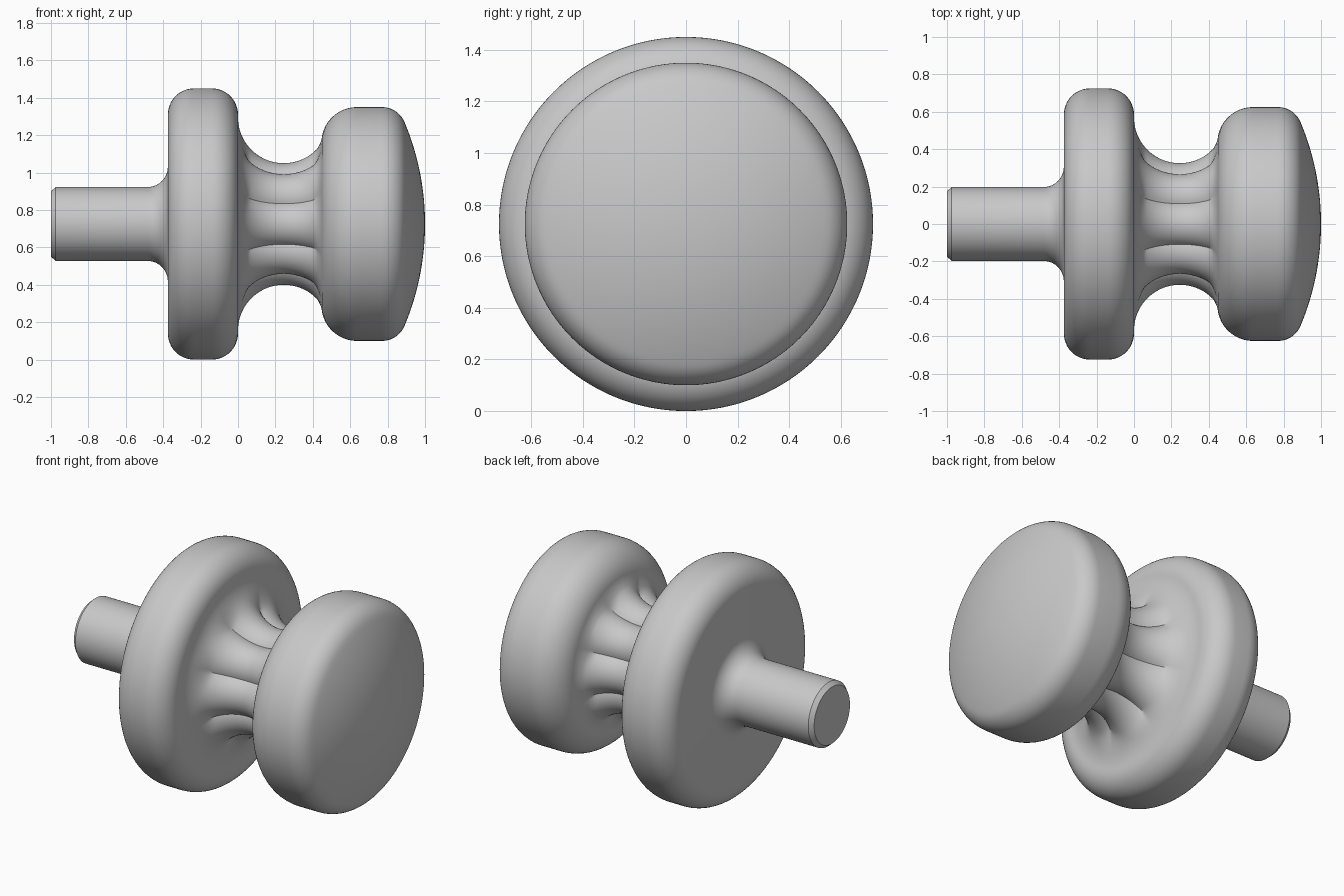
import bpy, bmesh, math

if "Cube" in bpy.data.objects:
    bpy.data.objects.remove(bpy.data.objects["Cube"], do_unlink=True)

AXIS_Z = 0.725
SEGMENTS = 192
LOBES = 8


def make_material(name, color):
    mat = bpy.data.materials.new(name)
    mat.use_nodes = True
    mat.diffuse_color = color
    mat.node_tree.nodes["Principled BSDF"].inputs["Base Color"].default_value = color
    return mat


def arc(cx, cr, radius, start, end, steps):
    """Points (x, r) on an arc, angles in degrees."""
    angles = [math.radians(start + (end - start) * i / steps) for i in range(steps + 1)]
    return [(cx + radius * math.cos(a), cr + radius * math.sin(a)) for a in angles]


def smoothstep(lo, hi, v):
    t = max(0.0, min(1.0, (v - lo) / (hi - lo)))
    return t * t * (3 - 2 * t)


def lobe_factor(angle):
    """Radius of a ring of round reeds, as a share of its outer radius."""
    step = math.tau / LOBES
    phi = (angle + step / 2) % step - step / 2
    c, rho = 0.2, 0.125
    r = c * math.cos(phi) + math.sqrt(rho ** 2 - (c * math.sin(phi)) ** 2)
    return r / (c + rho)


# Profile from the stem end to the domed face
profile = [(-1.0, 0.175), (-0.975, 0.197)]
profile += arc(-0.485, 0.307, 0.11, -90, 0, 10)            # stem fillet
profile += arc(-0.235, 0.585, 0.14, 180, 90, 12)           # flange back edge
profile += arc(-0.14, 0.585, 0.14, 90, 0, 12)              # flange front edge
profile += arc(0.245, 0.57, 0.245, 180, 318, 40)           # waisted neck
profile += arc(0.636, 0.435, 0.19, 176, 90, 14)            # knob shoulder
profile += arc(0.77, 0.495, 0.13, 90, 23, 10)              # knob rim
profile += arc(-0.41, 0, 1.41, 22, 2, 12)                  # shallow dome

# Turn the profile about the x axis, reeding the neck
bm = bmesh.new()
rings = []
for x, r in profile:
    depth = smoothstep(0.005, 0.065, x) * (1 - smoothstep(0.4, 0.455, x))
    ring = []
    for i in range(SEGMENTS):
        a = math.tau * i / SEGMENTS
        rr = r * (1 - depth * (1 - lobe_factor(a)))
        ring.append(bm.verts.new((x, rr * math.cos(a), AXIS_Z + rr * math.sin(a))))
    rings.append(ring)
for low, high in zip(rings, rings[1:]):
    for i in range(SEGMENTS):
        j = (i + 1) % SEGMENTS
        bm.faces.new((low[i], low[j], high[j], high[i]))

# Close the stem end and the dome
bm.faces.new(rings[0])
tip = bm.verts.new((1.0, 0, AXIS_Z))
for i in range(SEGMENTS):
    bm.faces.new((rings[-1][i], rings[-1][(i + 1) % SEGMENTS], tip))
bmesh.ops.recalc_face_normals(bm, faces=bm.faces)

mesh = bpy.data.meshes.new("turned_knob")
bm.to_mesh(mesh)
bm.free()
knob = bpy.data.objects.new("turned_knob", mesh)
bpy.context.collection.objects.link(knob)
mesh.materials.append(make_material("plain grey", (0.58, 0.58, 0.58, 1)))

# Smooth surfaces, sharp stem chamfer and reed valleys
bpy.ops.object.select_all(action="DESELECT")
knob.select_set(True)
bpy.context.view_layer.objects.active = knob
bpy.ops.object.shade_smooth_by_angle(angle=math.radians(30))
